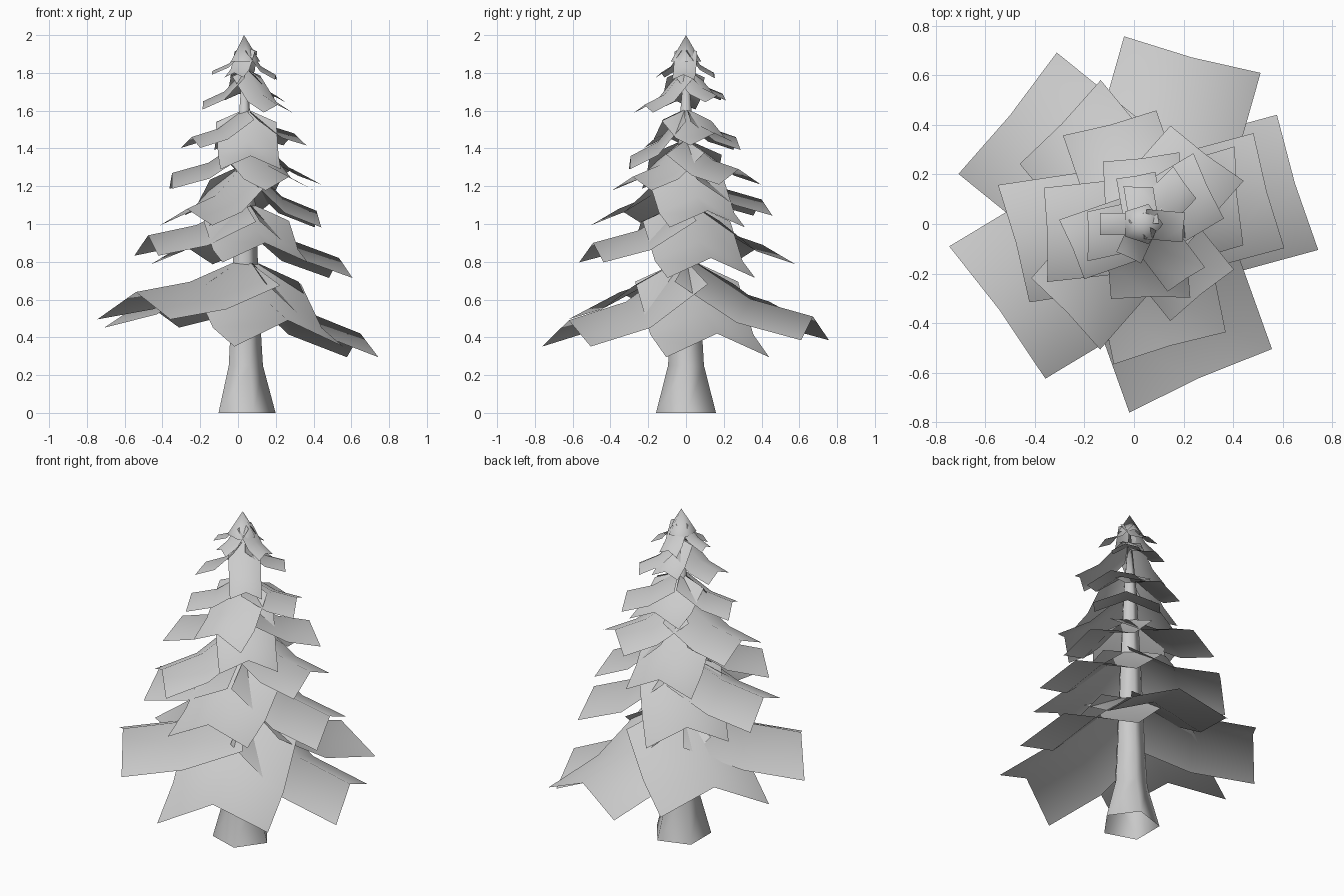
import bpy, bmesh
from math import radians, cos, sin, tau
from mathutils import Vector, Matrix

cube = bpy.data.objects.get("Cube")
if cube:
    bpy.data.objects.remove(cube)

# One plain grey for the whole tree
grey = bpy.data.materials.new("plain_grey")
grey.use_nodes = True
colour = (0.6, 0.6, 0.6, 1)
grey.diffuse_color = colour
grey.node_tree.nodes["Principled BSDF"].inputs["Base Color"].default_value = colour

TRUNK_AXIS = Vector((0.032, 0, 0))
BOUGH_AXIS = Vector((0.042, 0, 0))
SIDES = 5
DROOP = 0.22


def finish(bm, name):
    """Turn a bmesh into a smooth grey object."""
    for face in bm.faces:
        face.smooth = True
    mesh = bpy.data.meshes.new(name)
    bm.to_mesh(mesh)
    bm.free()
    mesh.materials.append(grey)
    obj = bpy.data.objects.new(name, mesh)
    bpy.context.collection.objects.link(obj)


def add_post(name, profile, tip_z):
    """A five-sided post, open below, that ends in a point."""
    bm = bmesh.new()
    rings = []
    for z, r in profile:
        rings.append([bm.verts.new(TRUNK_AXIS + Vector((r * cos(a), r * sin(a), z)))
                      for a in (tau * i / SIDES for i in range(SIDES))])
    apex = bm.verts.new(TRUNK_AXIS + Vector((0, 0, tip_z)))
    for i in range(SIDES):
        j = (i + 1) % SIDES
        for low, high in zip(rings, rings[1:]):
            bm.faces.new((low[i], low[j], high[j], high[i]))
        bm.faces.new((rings[-1][i], rings[-1][j], apex))
    finish(bm, name)


def add_bough(bm, root_z, angle, reach, skew, width, tip_z):
    """A sheet folded along its ridge and bent once on its way out."""
    turn = Matrix.Rotation(radians(angle), 3, "Z")
    mid_z = tip_z + 0.3 * (root_z - tip_z)
    rows = []
    # Each station: share of the reach, ridge height, inset of the ridge
    for share, z, inset in ((0.02, root_z, 0), (0.5, mid_z, 0), (1, tip_z, 0.02 * width)):
        rows.append([bm.verts.new(BOUGH_AXIS + turn @ Vector((
            share * reach - (side == 0) * inset,
            share * skew + side * width / 2,
            z - abs(side) * DROOP * width))) for side in (-1, 0, 1)])
    for inner, outer in zip(rows, rows[1:]):
        for i in range(2):
            bm.faces.new((inner[i], outer[i], outer[i + 1], inner[i + 1]))


# Trunk and the pointed crown on top of it
add_post("trunk", ((0, 0.167), (0.25, 0.1), (0.45, 0.088), (1, 0.065), (1.5, 0.04)), 1.95)
add_post("crown_point", ((1.86, 0.085),), 2)

# Boughs by tier: root height, then (angle, reach, skew, width, tip height)
tiers = (
    (0.82, ((75, 0.71, -0.01, 0.57, 0.51), (141, 0.71, 0, 0.63, 0.59),
            (216, 0.69, -0.06, 0.66, 0.64), (294, 0.67, -0.05, 0.63, 0.49),
            (17, 0.64, -0.02, 0.57, 0.42))),
    (1.12, ((136, 0.53, -0.06, 0.47, 0.89), (195, 0.53, -0.06, 0.49, 0.94),
            (286, 0.51, -0.04, 0.47, 0.9), (15, 0.52, 0, 0.48, 0.82))),
    (1.32, ((105, 0.43, 0.03, 0.39, 1.13), (224, 0.48, 0.04, 0.4, 1.08),
            (5, 0.39, 0.08, 0.4, 1.07))),
    (1.45, ((53, 0.38, -0.03, 0.37, 1.29), (182, 0.4, 0.03, 0.38, 1.27),
            (309, 0.37, 0, 0.33, 1.25))),
    (1.61, ((97, 0.27, -0.02, 0.31, 1.46), (203, 0.31, -0.02, 0.26, 1.46),
            (271, 0.3, 0.02, 0.32, 1.36), (25, 0.3, 0.03, 0.29, 1.48))),
    (1.82, ((100, 0.2, 0, 0.16, 1.69), (36, 0.23, 0.04, 0.16, 1.68),
            (180, 0.23, 0.05, 0.2, 1.65), (303, 0.28, 0.02, 0.18, 1.63))),
    (1.94, ((88, 0.15, 0.03, 0.12, 1.8), (180, 0.18, 0, 0.09, 1.81),
            (245, 0.15, 0, 0.11, 1.8), (355, 0.16, 0, 0.12, 1.79))),
)
for number, (root_z, boughs) in enumerate(tiers, 1):
    bm = bmesh.new()
    for bough in boughs:
        add_bough(bm, root_z, *bough)
    finish(bm, f"bough_tier_{number}")
